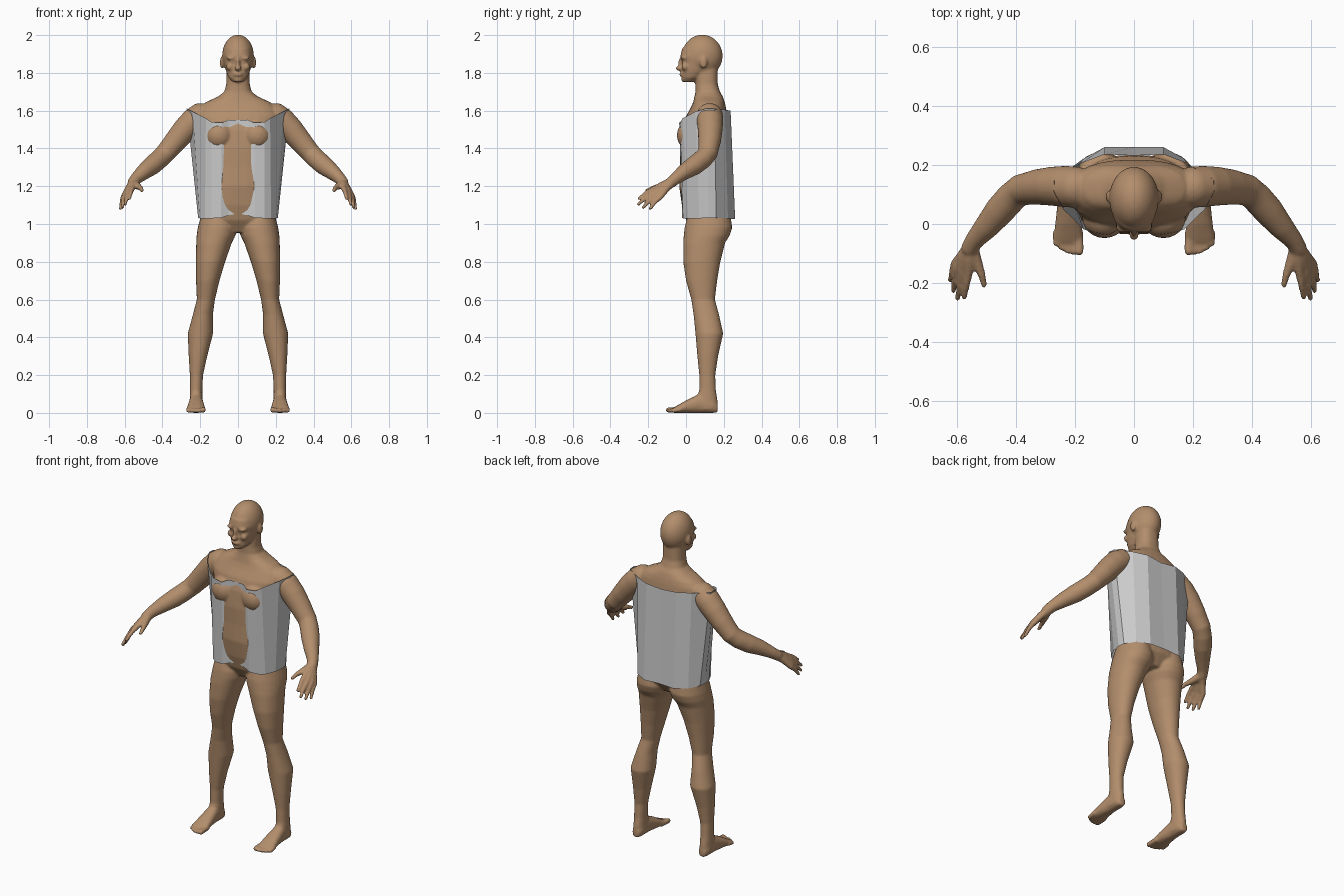
import bpy, bmesh, math
from mathutils import Vector, Matrix

X, Y, Z = Vector((1, 0, 0)), Vector((0, 1, 0)), Vector((0, 0, 1))
bm = bmesh.new()


def loft(rings, p=2.0, n=28):
    """Skin superellipse rings given as (centre, half axis u, half axis v)."""
    loops = []
    for c, u, v in rings:
        loop = []
        for i in range(n):
            a = 2 * math.pi * i / n
            ca, sa = math.cos(a), math.sin(a)
            loop.append(bm.verts.new(c + u * math.copysign(abs(ca) ** (2 / p), ca)
                                     + v * math.copysign(abs(sa) ** (2 / p), sa)))
        loops.append(loop)
    for a, b in zip(loops, loops[1:]):
        for i in range(n):
            j = (i + 1) % n
            bm.faces.new((a[i], a[j], b[j], b[i]))
    bm.faces.new(loops[0][::-1])
    bm.faces.new(loops[-1])


def column(rows, p=2.0):
    """Horizontal slices: z, centre x, half width, front y, back y."""
    loft([(Vector((cx, (f + b) / 2, z)), X * w, Y * (b - f) / 2)
          for z, cx, w, f, b in rows], p)


def ball(c, r):
    m = Matrix.Translation(c) @ Matrix.Diagonal((*r, 1))
    bmesh.ops.create_uvsphere(bm, u_segments=28, v_segments=18, radius=1, matrix=m)


def tube(pts, radii, n=16):
    """Round limb along a path, with ball ends."""
    pts = [Vector(q) for q in pts]
    rings = []
    for i, c in enumerate(pts):
        t = (pts[min(i + 1, len(pts) - 1)] - pts[max(i - 1, 0)]).normalized()
        u = t.cross(Z if abs(t.z) < 0.95 else Y).normalized()
        rings.append((c, u * radii[i], t.cross(u) * radii[i]))
    loft(rings, n=n)
    for i in (0, -1):
        ball(pts[i], (radii[i],) * 3)


# Torso and neck
column([(0.955, 0, .09, .04, .19), (1.02, 0, .19, 0, .235), (1.10, 0, .188, -.022, .23),
        (1.20, 0, .17, -.036, .20), (1.30, 0, .165, -.032, .19), (1.40, 0, .18, -.032, .20),
        (1.50, 0, .205, -.022, .215), (1.57, 0, .222, 0, .218), (1.615, 0, .205, .025, .212),
        (1.645, 0, .17, .038, .205), (1.675, 0, .105, .045, .195), (1.70, 0, .073, .05, .18),
        (1.74, 0, .062, .05, .168), (1.82, 0, .06, .05, .168)], 2.4)
ball((.10, .02, 1.47), (.075, .068, .078))

# Head, face and ears
ball((0, .086, 1.89), (.084, .108, .112))
column([(1.752, 0, .028, -.016, .04), (1.775, 0, .05, -.023, .08), (1.81, 0, .064, -.022, .12),
        (1.855, 0, .074, -.02, .15), (1.89, 0, .076, -.03, .15), (1.93, 0, .068, -.02, .15)], 2.2)
ball((0, -.034, 1.825), (.017, .021, .014))
ball((0, -.025, 1.852), (.010, .016, .034))
ball((0, -.022, 1.792), (.025, .013, .012))
ball((0, -.012, 1.764), (.022, .014, .014))
ball((.034, -.014, 1.878), (.028, .017, .010))
ball((.042, -.004, 1.832), (.022, .02, .02))
ball((.031, -.012, 1.858), (.013, .011, .008))
ball((.085, .093, 1.855), (.011, .02, .032))

# Leg
column([(1.05, .11, .085, .01, .235), (.98, .109, .104, -.008, .245), (.94, .116, .103, -.012, .232),
        (.90, .127, .094, -.015, .207), (.80, .146, .078, -.015, .182), (.70, .16, .062, 0, .165),
        (.60, .17, .048, .028, .153), (.52, .186, .053, .04, .175), (.42, .199, .067, .05, .197),
        (.30, .212, .049, .06, .17), (.20, .22, .035, .07, .155), (.12, .222, .033, .07, .158),
        (.06, .222, .034, .05, .168), (.02, .222, .034, .04, .165)], 2.1)

# Foot and toes
loft([(Vector((.222, y, z)), X * w, Z * z) for y, w, z in
      [(.168, .02, .025), (.14, .033, .04), (.07, .037, .05), (0, .045, .033),
       (-.045, .049, .02), (-.065, .045, .014)]], 2.3)
for i, tip in enumerate((-.092, -.094, -.09, -.08, -.066)):
    r = .015 if i == 0 else .0115
    x = .186 + .0195 * i
    tube([(x, -.03, .018), (x - .001, tip, r)], [r, r])

# Arm
tube([(.20, .125, 1.57), (.235, .127, 1.545), (.28, .128, 1.50), (.33, .125, 1.44),
      (.385, .115, 1.375), (.415, .09, 1.345), (.455, .045, 1.31), (.50, -.01, 1.275),
      (.54, -.055, 1.24), (.555, -.08, 1.22)],
     [.07, .07, .066, .06, .053, .052, .051, .042, .032, .03], 24)

# Palm and fingers: knuckle then tip
hand = [((.56, -.165, 1.188), (.575, -.248, 1.135)), ((.583, -.163, 1.172), (.597, -.252, 1.105)),
        ((.60, -.152, 1.156), (.612, -.226, 1.088)), ((.608, -.136, 1.142), (.622, -.19, 1.082))]
for k, t in hand:
    k, t = Vector(k), Vector(t)
    tube([Vector((.552, -.075, 1.222)).lerp(k, .1), (k + Vector((.552, -.075, 1.222))) / 2 + Z * .004,
          k, k.lerp(t, .5) + Z * .006, t], [.024, .019, .015, .012, .0095])
tube([(.548, -.085, 1.215), (.53, -.135, 1.20), (.515, -.175, 1.19), (.508, -.207, 1.177)],
     [.023, .018, .013, .010])

# Body: mirror the halves, fuse and soften
bmesh.ops.recalc_face_normals(bm, faces=bm.faces)
raw = bpy.data.meshes.new("body")
bm.to_mesh(raw)
bm.free()
body = bpy.data.objects.new("body", raw)
bpy.context.collection.objects.link(body)
mir = body.modifiers.new("mirror", 'MIRROR')
mir.use_mirror_merge = False
rem = body.modifiers.new("fuse", 'REMESH')
rem.mode = 'VOXEL'
rem.voxel_size = .0065
rem.use_smooth_shade = True
smo = body.modifiers.new("soften", 'SMOOTH')
smo.factor, smo.iterations = .5, 5
fused = bpy.data.meshes.new_from_object(body.evaluated_get(bpy.context.evaluated_depsgraph_get()))
body.modifiers.clear()
body.data = fused
skin = bpy.data.materials.new("skin")
skin.diffuse_color = (.45, .27, .15, 1)
fused.materials.clear()
fused.materials.append(skin)

# Shirt: open faceted tube, half outlines from front centre to back centre
top = [(0, -.012, 1.55), (.05, -.018, 1.552), (.085, -.036, 1.536), (.14, -.028, 1.54),
       (.17, -.018, 1.56), (.24, .05, 1.595), (.272, .11, 1.612), (.27, .15, 1.61),
       (.18, .205, 1.605), (.10, .236, 1.60), (0, .232, 1.59)]
low = [(0, -.006, 1.056), (.05, -.012, 1.046), (.09, -.02, 1.032), (.14, -.016, 1.03),
       (.175, .012, 1.028), (.203, .07, 1.03), (.211, .12, 1.032), (.206, .16, 1.032),
       (.17, .222, 1.03), (.10, .26, 1.025), (0, .26, 1.03)]
sb = bmesh.new()
loops = [[sb.verts.new(q) for q in half + [(-x, y, z) for x, y, z in half[-2:0:-1]]]
         for half in (low, top)]
m = len(loops[0])
for i in range(m):
    j = (i + 1) % m
    sb.faces.new((loops[0][i], loops[0][j], loops[1][j], loops[1][i]))
sm = bpy.data.meshes.new("shirt")
sb.to_mesh(sm)
sb.free()
bpy.context.collection.objects.link(bpy.data.objects.new("shirt", sm))
